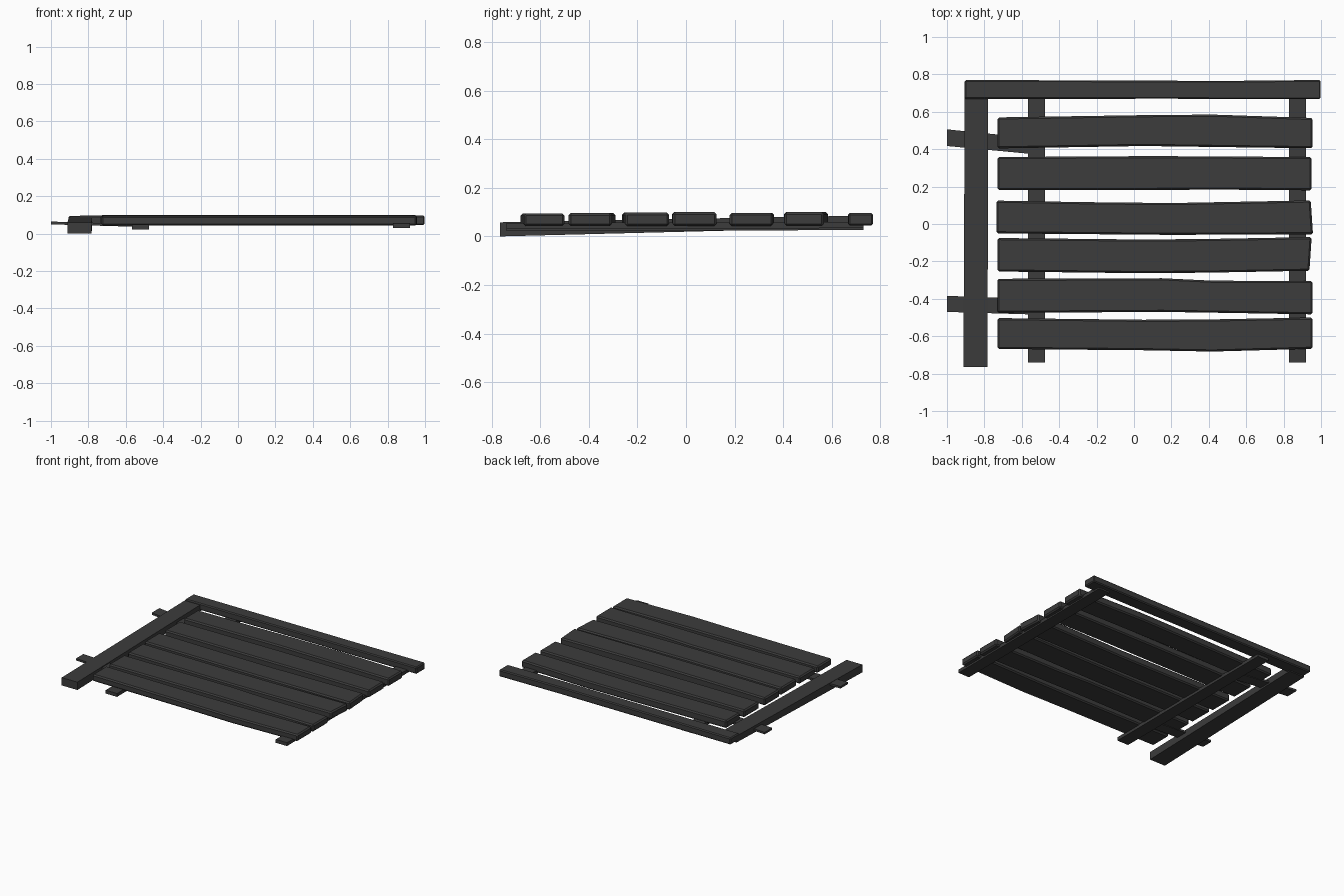
import bpy, bmesh

dark = bpy.data.materials.new("dark_wood")
dark.diffuse_color = (0.045, 0.045, 0.045, 1)


def board(name, sections, axis="x", bevel=0.0):
    """Loft a board through sections (along, low side, high side, bottom, top, end slant)."""
    bm = bmesh.new()
    rings = []
    for s, lo, hi, z0, z1, slant in sections:
        ring = []
        for side, z, d in ((lo, z0, slant), (hi, z0, 0), (hi, z1, 0), (lo, z1, slant)):
            co = (s + d, side, z) if axis == "x" else (side, s + d, z)
            ring.append(bm.verts.new(co))
        rings.append(ring)
    for a, b in zip(rings, rings[1:]):
        for i in range(4):
            j = (i + 1) % 4
            bm.faces.new((a[i], a[j], b[j], b[i]))
    bm.faces.new(rings[0])
    bm.faces.new(rings[-1])
    bmesh.ops.recalc_face_normals(bm, faces=bm.faces)
    mesh = bpy.data.meshes.new(name)
    bm.to_mesh(mesh)
    bm.free()
    mesh.materials.append(dark)
    ob = bpy.data.objects.new(name, mesh)
    bpy.context.collection.objects.link(ob)
    if bevel:
        mod = ob.modifiers.new("worn_edges", "BEVEL")
        mod.width = bevel
        mod.segments = 1
        mod.limit_method = "ANGLE"
        mod.angle_limit = 0.8
    return ob


# Six uneven deck planks: (x, low y, high y) stations, top height, right end slant
planks = [
    ([(-0.73, -0.668, -0.503), (0.05, -0.675, -0.512), (0.42, -0.682, -0.510), (0.955, -0.667, -0.500)], 0.094, 0),
    ([(-0.73, -0.475, -0.293), (0.15, -0.470, -0.290), (0.42, -0.474, -0.303), (0.955, -0.483, -0.305)], 0.096, 0),
    ([(-0.73, -0.254, -0.075), (0.05, -0.263, -0.083), (0.40, -0.260, -0.080), (0.95, -0.250, -0.070)], 0.098, -0.012),
    ([(-0.735, -0.050, 0.125), (-0.28, -0.054, 0.117), (0.20, -0.058, 0.112), (0.945, -0.055, 0.126)], 0.100, 0.012),
    ([(-0.73, 0.182, 0.358), (0.10, 0.182, 0.363), (0.45, 0.184, 0.361), (0.95, 0.180, 0.358)], 0.097, 0),
    ([(-0.73, 0.404, 0.570), (0.05, 0.417, 0.582), (0.42, 0.412, 0.585), (0.955, 0.405, 0.567)], 0.100, 0),
]
for n, (stations, top, slant) in enumerate(planks):
    secs = [(x, lo, hi, 0.043, top, 0) for x, lo, hi in stations]
    secs[-1] = secs[-1][:5] + (slant,)
    board(f"deck_plank_{n + 1}", secs, bevel=0.009)

# Back rail
board("back_rail", [(-0.905, 0.668, 0.770, 0.045, 0.095, 0), (0.2, 0.670, 0.766, 0.045, 0.097, 0),
                    (0.5, 0.667, 0.765, 0.045, 0.097, 0), (0.998, 0.668, 0.770, 0.045, 0.096, 0)], bevel=0.007)

# Sloping side beam at the left
board("side_beam", [(-0.765, -0.912, -0.783, 0.0, 0.058, 0),
                    (0.70, -0.905, -0.780, 0.037, 0.085, 0)], axis="y")

# Two battens carrying the planks
for name, lo, hi, z in (("left_batten", -0.568, -0.475, 0.022), ("right_batten", 0.828, 0.920, 0.030)):
    board(name, [(-0.74, lo, hi, z, z + 0.025, 0), (0.73, lo, hi, z + 0.004, z + 0.029, 0)], axis="y")

# Short slats poking out past the beam
board("back_slat", [(-1.0, 0.417, 0.506, 0.049, 0.064, 0), (-0.50, 0.370, 0.455, 0.035, 0.050, 0)])
board("front_slat", [(-1.0, -0.470, -0.384, 0.049, 0.064, 0), (-0.50, -0.485, -0.403, 0.035, 0.050, 0)])
